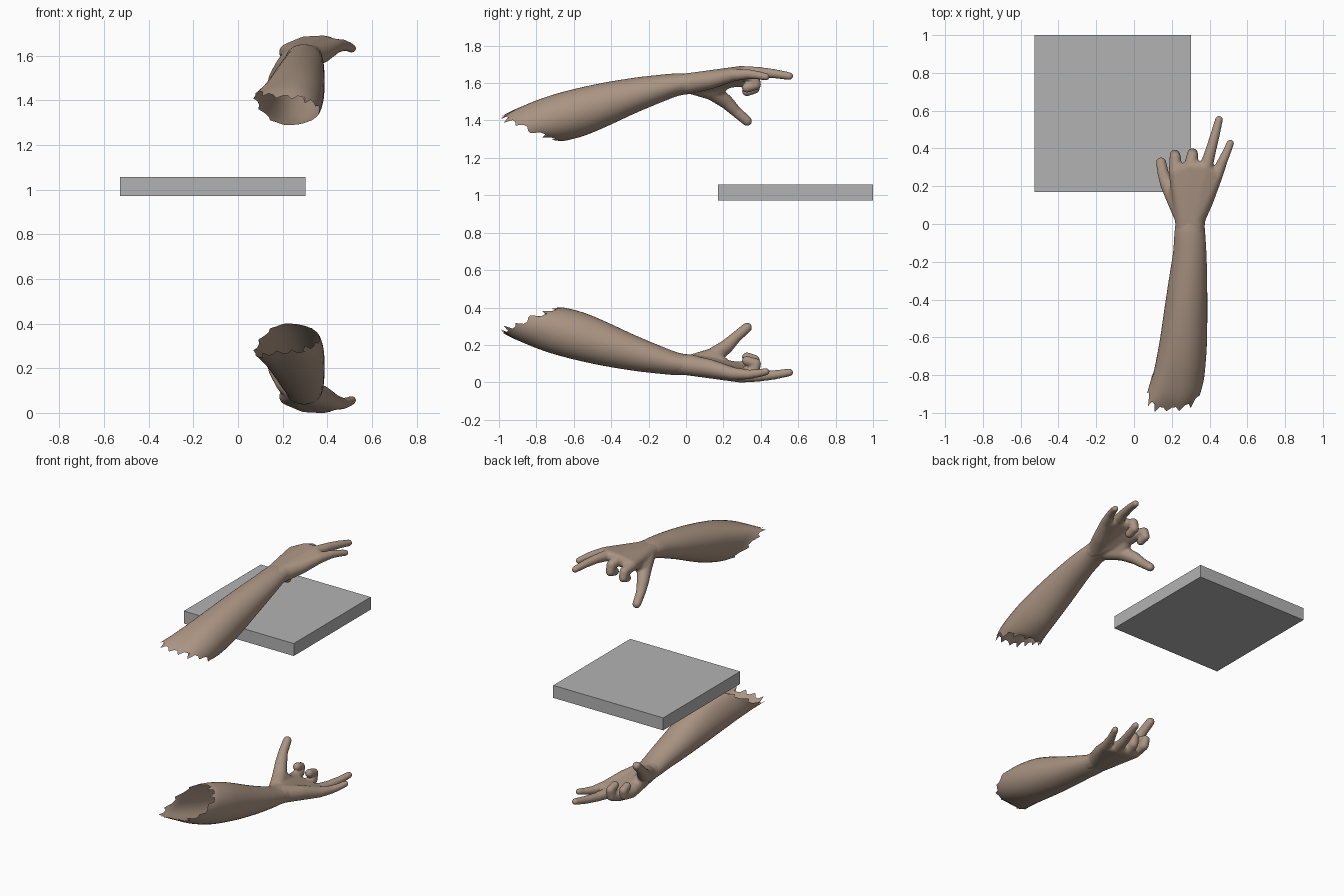
import bpy, bmesh, math, random
from mathutils import Vector

if "Cube" in bpy.data.objects:
    bpy.data.objects.remove(bpy.data.objects["Cube"])

random.seed(4)
MID = 0.845  # height of the mirror plane between the two arms


def material(name, rgb):
    m = bpy.data.materials.new(name)
    m.diffuse_color = (*rgb, 1)
    m.use_nodes = True
    m.node_tree.nodes["Principled BSDF"].inputs["Base Color"].default_value = m.diffuse_color
    return m


skin = material("skin tan", (0.40, 0.295, 0.225))
grey = material("slab grey", (0.45, 0.45, 0.45))


def make_object(name, bm, mat, z=0.0):
    bmesh.ops.recalc_face_normals(bm, faces=bm.faces)
    me = bpy.data.meshes.new(name)
    bm.to_mesh(me)
    bm.free()
    ob = bpy.data.objects.new(name, me)
    ob.location.z = z
    me.materials.append(mat)
    bpy.context.collection.objects.link(ob)
    return ob


def mirror_z(ob):
    m = ob.modifiers.new("mirror", 'MIRROR')
    m.use_axis = (False, False, True)
    m.use_mirror_merge = False


# Square slab
bm = bmesh.new()
bmesh.ops.create_cube(bm, size=1)
for v in bm.verts:
    v.co = Vector((-0.113 + v.co.x * 0.83, 0.585 + v.co.y * 0.83, 1.014 + v.co.z * 0.085))
make_object("slab", bm, grey)

# Forearm shell: (top y, top z, bottom y, bottom z, left x, right x, left lift)
rings = [
    (-0.98, 1.415, -0.68, 1.29, 0.075, 0.365, 0.07),
    (-0.90, 1.465, -0.64, 1.293, 0.098, 0.376, 0.055),
    (-0.72, 1.535, -0.54, 1.32, 0.130, 0.386, 0.03),
    (-0.50, 1.590, -0.42, 1.37, 0.158, 0.388, 0.01),
    (-0.30, 1.625, -0.28, 1.435, 0.185, 0.387, 0),
    (-0.15, 1.643, -0.15, 1.49, 0.207, 0.383, 0),
    (-0.04, 1.652, -0.04, 1.532, 0.215, 0.376, 0),
    (0.03, 1.648, 0.03, 1.542, 0.224, 0.370, 0),
]
N, SUB = 40, 4


def ring_value(s):
    # Catmull-Rom blend between the ring settings
    i = min(int(s), len(rings) - 2)
    t = s - i
    p0, p1, p2, p3 = (rings[max(0, min(len(rings) - 1, i + k))] for k in (-1, 0, 1, 2))
    return [0.5 * (2 * b + (c - a) * t + (2 * a - 5 * b + 4 * c - d) * t * t
                   + (3 * b - a - 3 * c + d) * t ** 3)
            for a, b, c, d in zip(p0, p1, p2, p3)]


bm = bmesh.new()
loops = []
for k in range((len(rings) - 1) * SUB + 1):
    yt, zt, yb, zb, xl, xr, lift = ring_value(k / SUB)
    loop = []
    for j in range(N):
        a = math.tau * j / N
        c, s = math.cos(a), math.sin(a)
        left = max(0, -c) ** 2 * lift
        loop.append(bm.verts.new((
            (xl + xr) / 2 + (xr - xl) / 2 * c,
            (yt + yb) / 2 + (yt - yb) / 2 * s - left,
            (zt + zb) / 2 + (zt - zb) / 2 * s + left - MID)))
    loops.append(loop)
for a, b in zip(loops, loops[1:]):
    for j in range(N):
        bm.faces.new((a[j], a[(j + 1) % N], b[(j + 1) % N], b[j]))
# Torn edge: push alternate rim points out and in along the arm
for j, v in enumerate(loops[0]):
    d = (v.co - loops[2][j].co).normalized()
    v.co += d * (random.uniform(0.012, 0.03) if j % 3 == 0 else -random.uniform(0.005, 0.02))
    v.co.y = max(v.co.y, -1.0)
arm = make_object("forearms", bm, skin, MID)
for p in arm.data.polygons:
    p.use_smooth = True
mirror_z(arm)

# Hand: hulls over spheres (x, y, z, radius), fused into one skin
bm = bmesh.new()
BALL = []
for i in range(150):
    h = 1 - (2 * i + 1) / 150
    a = i * math.pi * (3 - math.sqrt(5))
    w = math.sqrt(1 - h * h)
    BALL.append(Vector((w * math.cos(a), w * math.sin(a), h)))


def hull(*balls):
    tmp = bmesh.new()
    for x, y, z, r in balls:
        for p in BALL:
            tmp.verts.new(p * r + Vector((x, y, z - MID)))
    bmesh.ops.convex_hull(tmp, input=list(tmp.verts))
    copies = {}
    for f in tmp.faces:
        for v in f.verts:
            if v not in copies:
                copies[v] = bm.verts.new(v.co)
        bm.faces.new([copies[v] for v in f.verts])
    tmp.free()


def digit(*balls):
    for a, b in zip(balls, balls[1:]):
        hull(a, b)


wrist = [(0.270, -0.05, 1.592, 0.050), (0.322, -0.05, 1.594, 0.050),
         (0.272, 0.03, 1.597, 0.056), (0.322, 0.03, 1.600, 0.056)]
index_k = (0.222, 0.27, 1.617, 0.038)
middle_k = (0.300, 0.30, 1.650, 0.038)
ring_k = (0.380, 0.295, 1.656, 0.036)
pinky_k = (0.434, 0.25, 1.643, 0.034)
hull(*wrist)
# Palm panels between neighbouring knuckles
hull(wrist[2], wrist[3], index_k, middle_k)
hull(wrist[2], wrist[3], middle_k, ring_k)
hull(wrist[2], wrist[3], ring_k, pinky_k)
# Heel of the palm
hull(wrist[3], (0.375, 0.13, 1.615, 0.048), pinky_k)
# Two curled fingers
digit(index_k, (0.218, 0.355, 1.607, 0.030), (0.216, 0.368, 1.570, 0.027), (0.218, 0.325, 1.555, 0.026))
digit(middle_k, (0.309, 0.362, 1.634, 0.031), (0.310, 0.374, 1.590, 0.028), (0.310, 0.325, 1.575, 0.027))
# Two stretched fingers
digit(ring_k, (0.405, 0.385, 1.658, 0.029), (0.430, 0.475, 1.650, 0.025), (0.450, 0.553, 1.637, 0.021))
digit(pinky_k, (0.470, 0.335, 1.648, 0.026), (0.495, 0.390, 1.641, 0.022), (0.510, 0.428, 1.633, 0.020))
# Thumb with its fleshy base
hull(wrist[2], (0.215, 0.14, 1.555, 0.047), (0.240, 0.20, 1.600, 0.040))
digit((0.215, 0.14, 1.555, 0.047), (0.175, 0.215, 1.500, 0.038),
      (0.155, 0.265, 1.450, 0.030), (0.143, 0.327, 1.397, 0.027))

hand = make_object("hands", bm, skin, MID)
rm = hand.modifiers.new("fuse", 'REMESH')
rm.mode = 'VOXEL'
rm.voxel_size = 0.006
rm.use_smooth_shade = True
sm = hand.modifiers.new("soften", 'SMOOTH')
sm.factor = 0.5
sm.iterations = 10
mirror_z(hand)
